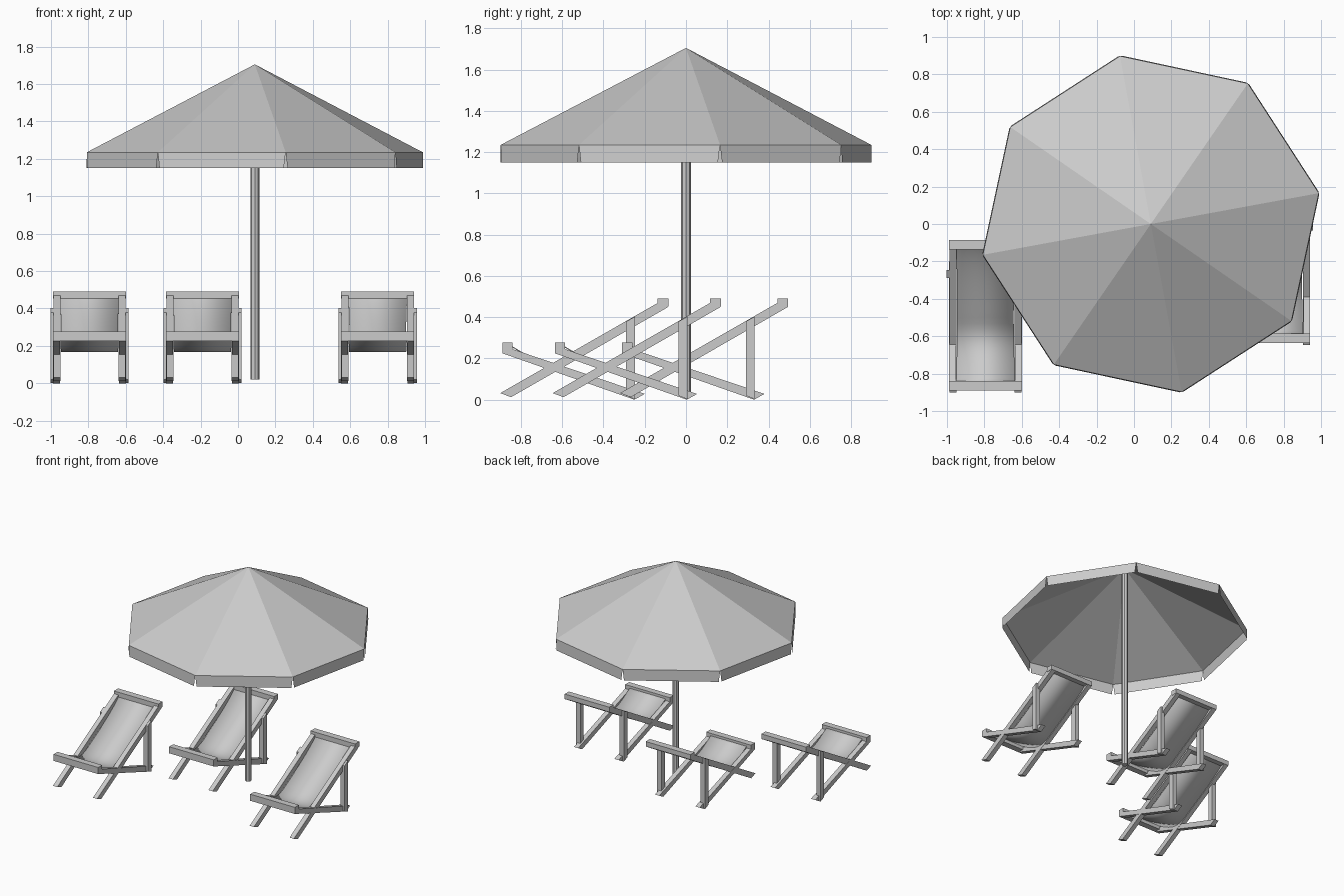
import bpy, bmesh, math
from mathutils import Vector
from mathutils.geometry import interpolate_bezier

cube = bpy.data.objects.get("Cube")
if cube:
    bpy.data.objects.remove(cube)

GREY = (0.6, 0.6, 0.6, 1)
grey = bpy.data.materials.new("plain_grey")
grey.use_nodes = True
grey.diffuse_color = GREY
grey.node_tree.nodes["Principled BSDF"].inputs["Base Color"].default_value = GREY


def finish(name, bm, location, solid=True):
    """Turn a bmesh into a named object."""
    if solid:
        bmesh.ops.recalc_face_normals(bm, faces=bm.faces)
    mesh = bpy.data.meshes.new(name)
    bm.to_mesh(mesh)
    bm.free()
    mesh.materials.append(grey)
    obj = bpy.data.objects.new(name, mesh)
    obj.location = location
    bpy.context.collection.objects.link(obj)
    return obj


def add_slab(bm, profile, x0, x1):
    """Extrude a (y, z) side profile from x0 to x1."""
    face = bm.faces.new([bm.verts.new((x0, y, z)) for y, z in profile])
    grown = bmesh.ops.extrude_face_region(bm, geom=[face])["geom"]
    verts = [v for v in grown if isinstance(v, bmesh.types.BMVert)]
    bmesh.ops.translate(bm, verts=verts, vec=(x1 - x0, 0, 0))


def bar(y0, y1, z0, z1):
    return [(y0, z0), (y1, z0), (y1, z1), (y0, z1)]


# Side profiles of the chair timbers
BACK_RAIL = [(-0.9, 0.032), (-0.848, 0.012), (-0.085, 0.45), (-0.137, 0.469)]
SEAT_RAIL = [(-0.89, 0.225), (-0.25, 0.0), (-0.2, 0.028), (-0.84, 0.245)]
POST = [(-0.29, 0.02), (-0.247, 0.002), (-0.247, 0.403), (-0.29, 0.379)]
TOP_BAR = bar(-0.137, -0.085, 0.452, 0.49)
FRONT_BAR = bar(-0.89, -0.84, 0.225, 0.277)

# Sling curve: seat sag, then backrest
SLING = [
    [(-0.865, 0.27), (-0.70, 0.17), (-0.63, 0.13), (-0.5, 0.215)],
    [(-0.5, 0.215), (-0.37, 0.29), (-0.2, 0.38), (-0.11, 0.47)],
]


def build_chair(label, location):
    # Mirrored side timbers
    for part, profile, inner, outer in (("back_rail", BACK_RAIL, 0.156, 0.193),
                                        ("seat_rail", SEAT_RAIL, 0.158, 0.195),
                                        ("rear_post", POST, 0.172, 0.209)):
        bm = bmesh.new()
        for side in (-1, 1):
            add_slab(bm, profile, side * inner, side * outer)
        finish(f"{label}_{part}s", bm, location)

    # Crossbars
    for part, profile in (("top_bar", TOP_BAR), ("front_bar", FRONT_BAR)):
        bm = bmesh.new()
        add_slab(bm, profile, -0.195, 0.195)
        finish(f"{label}_{part}", bm, location)

    # Fabric sling
    path = []
    for handles in SLING:
        pts = interpolate_bezier(*[Vector((0, y, z)) for y, z in handles], 13)
        path += pts if not path else pts[1:]
    bm = bmesh.new()
    rows = []
    for i, p in enumerate(path):
        half = 0.157 - 0.006 * math.sin(math.pi * i / (len(path) - 1))
        rows.append([bm.verts.new((s * half, p.y, p.z)) for s in (-1, 1)])
    for a, b in zip(rows, rows[1:]):
        bm.faces.new((a[0], a[1], b[1], b[0]))
    sling = finish(f"{label}_sling", bm, location, solid=False)
    thick = sling.modifiers.new("thickness", "SOLIDIFY")
    thick.thickness = 0.005
    thick.offset = 0
    for poly in sling.data.polygons:
        poly.use_smooth = True


for label, spot in (("left_chair", (-0.794, 0, 0)),
                    ("middle_chair", (-0.19, 0.58, 0)),
                    ("right_chair", (0.747, 0.254, 0))):
    build_chair(label, spot)

# Parasol: eight panels with separate hanging flaps
CENTRE = (0.09, 0, 0)
SIDES, RADIUS, TURN = 8, 0.913, math.radians(10.4)
RIM_Z, HEM_Z, APEX_Z = 1.235, 1.15, 1.705


def corner(k, radius, z):
    a = TURN + math.tau * k / SIDES
    return Vector((radius * math.cos(a), radius * math.sin(a), z))


canopy = bmesh.new()
apex = canopy.verts.new((0, 0, APEX_Z))
rim = [canopy.verts.new(corner(k, RADIUS, RIM_Z)) for k in range(SIDES)]
for k in range(SIDES):
    canopy.faces.new((rim[k], rim[(k + 1) % SIDES], apex))
finish("parasol_canopy", canopy, CENTRE, solid=False)

flaps = bmesh.new()
for k in range(SIDES):
    top = [corner(k, RADIUS, RIM_Z), corner(k + 1, RADIUS, RIM_Z)]
    hem = [corner(k, RADIUS + 0.004, HEM_Z), corner(k + 1, RADIUS + 0.004, HEM_Z)]
    low = [hem[0].lerp(hem[1], t) for t in (0.016, 0.984)]
    flaps.faces.new([flaps.verts.new(p) for p in (low[0], low[1], top[1], top[0])])
finish("parasol_flaps", flaps, CENTRE, solid=False)

# Pole
pole = bmesh.new()
bmesh.ops.create_cone(pole, cap_ends=True, segments=8, radius1=0.024,
                      radius2=0.024, depth=1.66)
bmesh.ops.translate(pole, verts=pole.verts, vec=(0, 0, 0.85))
finish("parasol_pole", pole, CENTRE)
